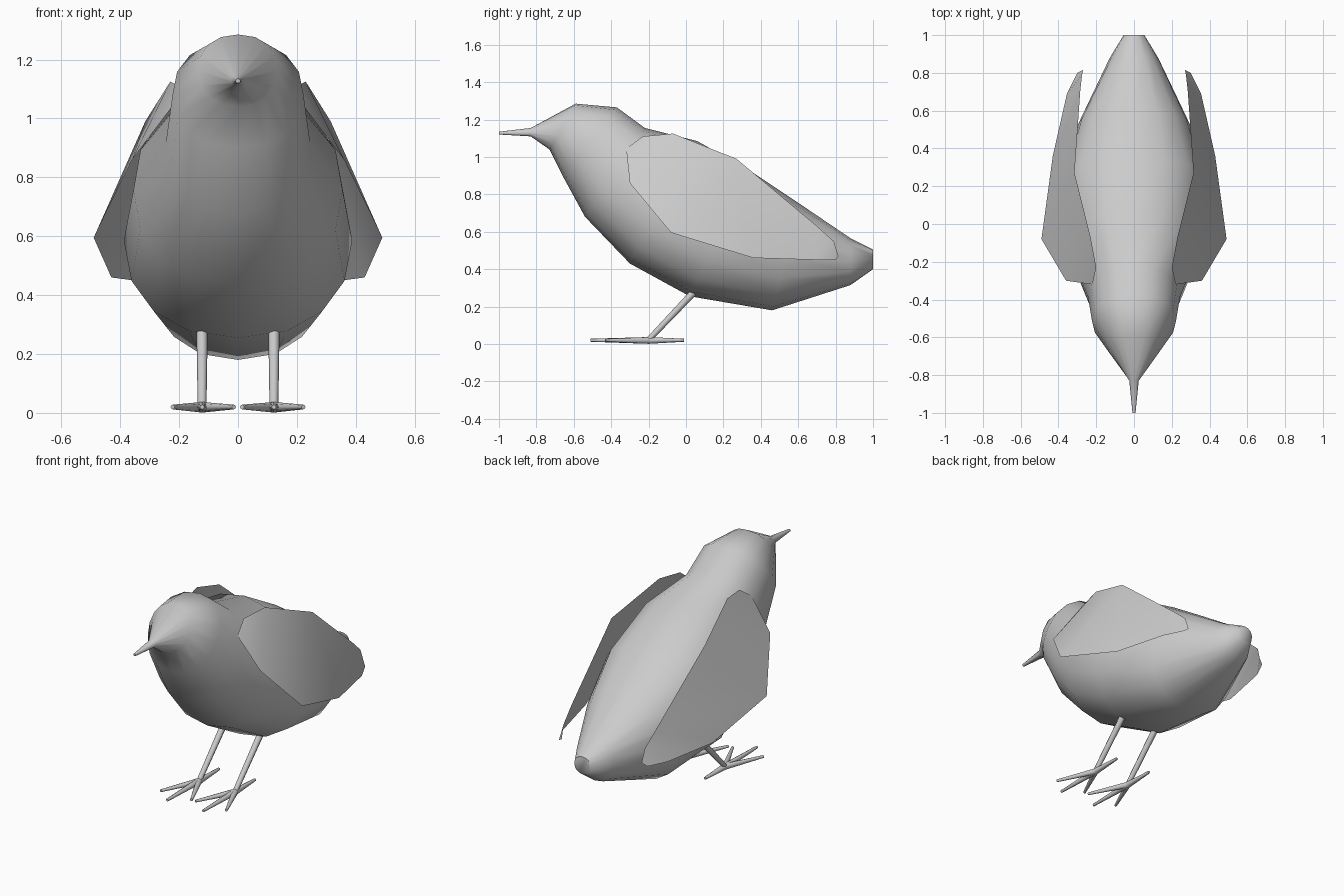
import bpy, math
from mathutils import Vector

if "Cube" in bpy.data.objects:
    bpy.data.objects.remove(bpy.data.objects["Cube"])


def make_object(name, verts, faces, angle=80):
    mesh = bpy.data.meshes.new(name)
    mesh.from_pydata([tuple(v) for v in verts], [], faces)
    mesh.update()
    obj = bpy.data.objects.new(name, mesh)
    bpy.context.collection.objects.link(obj)
    bpy.ops.object.select_all(action='DESELECT')
    obj.select_set(True)
    bpy.context.view_layer.objects.active = obj
    bpy.ops.object.shade_smooth_by_angle(angle=math.radians(angle))
    return obj


def spow(v, e):
    return math.copysign(abs(v) ** e, v)


# Body: slanted rings from beak tip to tail (top y, top z, bottom y, bottom z, half width)
rings = [
    (-1.00, 1.135, -1.00, 1.12, 0.008),
    (-0.83, 1.155, -0.83, 1.11, 0.025),
    (-0.59, 1.285, -0.73, 1.04, 0.135),
    (-0.37, 1.265, -0.66, 0.90, 0.222),
    (-0.22, 1.155, -0.54, 0.68, 0.245),
    (0.06, 1.085, -0.30, 0.43, 0.355),
    (0.36, 0.915, 0.02, 0.255, 0.388),
    (0.60, 0.755, 0.46, 0.18, 0.295),
    (0.88, 0.565, 0.88, 0.315, 0.128),
    (1.00, 0.505, 1.00, 0.40, 0.055),
]
N = 16
verts, faces = [], []
for ty, tz, by, bz, hw in rings:
    for k in range(N):
        a = 2 * math.pi * k / N
        x = hw * spow(math.sin(a), 0.88)
        t = 0.5 + 0.5 * spow(math.cos(a), 0.92)
        verts.append((x, by + (ty - by) * t, bz + (tz - bz) * t))
for r in range(len(rings) - 1):
    for k in range(N):
        n = (k + 1) % N
        faces.append((r * N + k, r * N + n, (r + 1) * N + n, (r + 1) * N + k))
faces.append(tuple(reversed(range(N))))
faces.append(tuple(range((len(rings) - 1) * N, len(rings) * N)))
make_object("body", verts, faces, 60)

# Wings: thin sheets spanned between an upper and a lower edge
upper = [(0.20, -0.23, 1.11), (0.23, -0.07, 1.125), (0.315, 0.27, 0.99),
         (0.275, 0.79, 0.55), (0.27, 0.815, 0.47)]
lower = [(0.22, -0.32, 1.045), (0.36, -0.30, 0.86), (0.49, -0.08, 0.595),
         (0.43, 0.36, 0.46), (0.30, 0.80, 0.45)]
lower.insert(4, (0.355, 0.69, 0.45))
upper.insert(3, (0.285, 0.70, 0.63))
for side, label in ((1, "left"), (-1, "right")):
    m = len(upper)
    wv = [(side * x, y, z) for x, y, z in upper + lower]
    wf = []
    for i in range(m - 1):
        f = (i, m + i, m + i + 1, i + 1)
        wf.append(f if side > 0 else f[::-1])
    make_object(label + "_wing", wv, wf)


# Tapered rod between two points
def rod(name, p, q, r1, r2, sides=8):
    p, q = Vector(p), Vector(q)
    rot = (q - p).to_track_quat('Z', 'Y')
    v = []
    for c, r in ((p, r1), (q, r2)):
        for k in range(sides):
            a = 2 * math.pi * k / sides
            v.append(c + rot @ Vector((r * math.cos(a), r * math.sin(a), 0)))
    f = [(k, (k + 1) % sides, sides + (k + 1) % sides, sides + k) for k in range(sides)]
    f += [tuple(reversed(range(sides))), tuple(range(sides, 2 * sides))]
    return make_object(name, v, f, 50)


# Legs and four-toed feet
toes = [("middle", 0, -0.51), ("inner", -0.108, -0.43), ("outer", 0.1, -0.43), ("back", 0, -0.01)]
for side, label in ((1, "left"), (-1, "right")):
    x = 0.122 * side
    rod(label + "_leg", (x, 0.04, 0.275), (x, -0.2, 0.022), 0.019, 0.015)
    for toe, dx, y in toes:
        rod(f"{label}_{toe}_toe", (x, -0.2, 0.019), (x + dx * side, y, 0.02), 0.018, 0.008)
